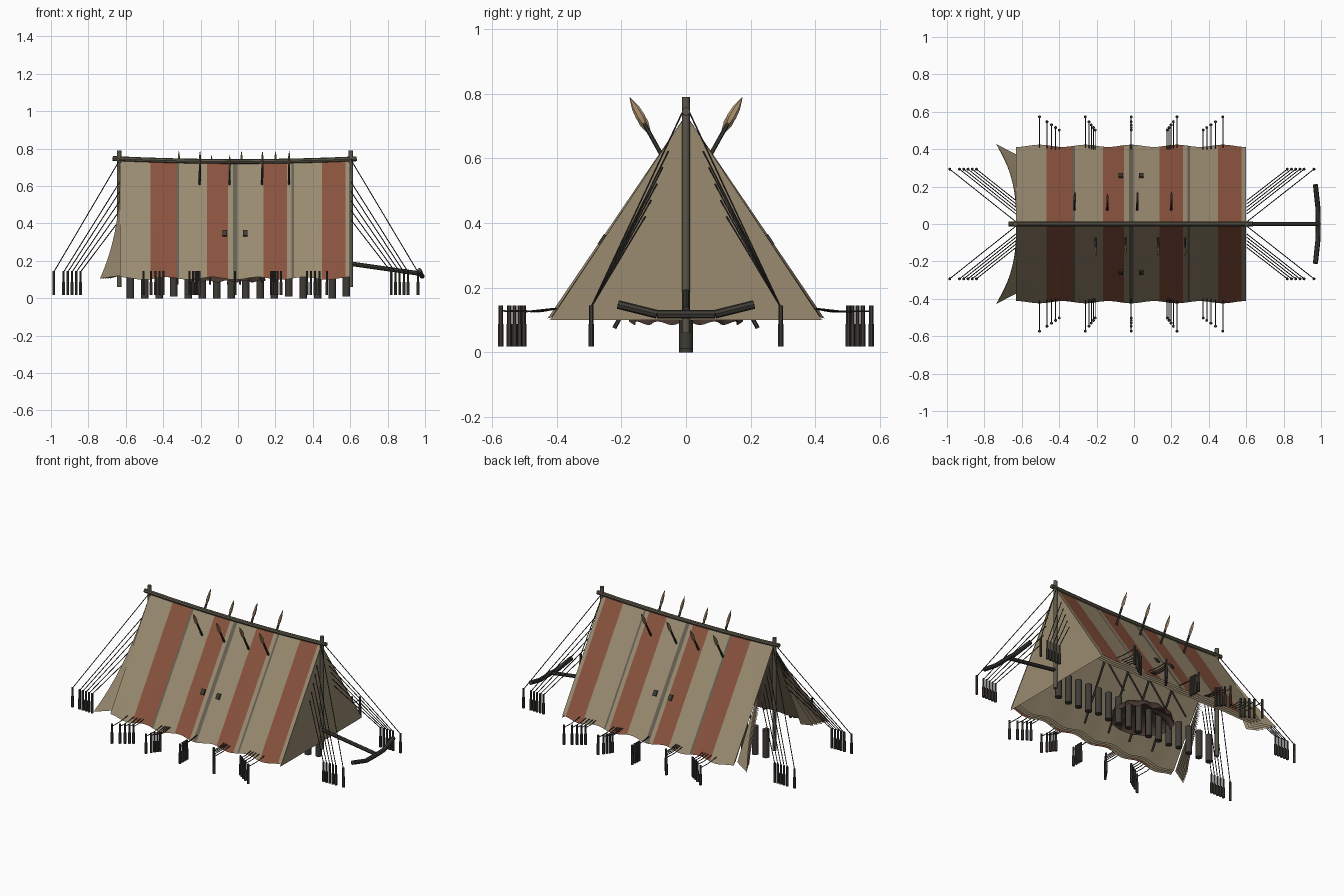
import bpy, bmesh, math, random
from mathutils import Vector, Matrix

random.seed(4)
cube = bpy.data.objects.get("Cube")
if cube:
    bpy.data.objects.remove(cube, do_unlink=True)


def material(name, rgb):
    m = bpy.data.materials.new(name)
    m.use_nodes = True
    m.diffuse_color = (*rgb, 1)
    m.node_tree.nodes["Principled BSDF"].inputs["Base Color"].default_value = (*rgb, 1)
    return m


CANVAS = material("tan canvas", (.325, .26, .165))
RED = material("faded red stripe", (.25, .085, .048))
SEAM = material("grey seam", (.13, .115, .085))
WOOD = material("weathered wood", (.105, .094, .066))
DARK = material("dark timber", (.05, .045, .037))
ROPE = material("dark rope", (.04, .035, .029))
HEAD = material("spear head tan", (.42, .29, .16))
RUG = material("dark brown hide", (.06, .037, .028))


def finish(name, bm, mats, smooth=True):
    mesh = bpy.data.meshes.new(name)
    bm.normal_update()
    bm.to_mesh(mesh)
    bm.free()
    ob = bpy.data.objects.new(name, mesh)
    bpy.context.collection.objects.link(ob)
    for m in mats:
        mesh.materials.append(m)
    if smooth:
        bpy.ops.object.select_all(action="DESELECT")
        ob.select_set(True)
        bpy.context.view_layer.objects.active = ob
        bpy.ops.object.shade_smooth_by_angle(angle=math.radians(40))
    return ob


def rod(bm, a, b, r0, r1=None, sides=8, flat=1):
    """Round bar from a to b; flat squeezes it across its first axis."""
    a, b = Vector(a), Vector(b)
    z = (b - a).normalized()
    ref = Vector((1, 0, 0)) if abs(z.x) < .9 else Vector((0, 1, 0))
    y = z.cross(ref).normalized()
    x = y.cross(z)
    m = Matrix((x * flat, y, z)).transposed().to_4x4()
    m.translation = (a + b) / 2
    bmesh.ops.create_cone(bm, cap_ends=True, segments=sides, radius1=r0,
                          radius2=r0 if r1 is None else r1,
                          depth=(b - a).length, matrix=m)


def path(bm, pts, r, sides=8):
    for a, b in zip(pts, pts[1:]):
        rod(bm, a, b, r, sides=sides)


def sheet(bm, func, nu, nv, pick=None):
    """Grid of faces through func(u, v) with u, v in 0..1."""
    g = [[bm.verts.new(func(i / nu, j / nv)) for j in range(nv + 1)] for i in range(nu + 1)]
    for i in range(nu):
        for j in range(nv):
            f = bm.faces.new((g[i][j], g[i + 1][j], g[i + 1][j + 1], g[i][j + 1]))
            if pick:
                f.material_index = pick((i + .5) / nu)


X0, X1, PITCH = -.63, .6, .245
BAYS = [-.015 + PITCH * k for k in range(-2, 3)]


def ridge(x):
    return .735 - .014 * (1 - (x / .62) ** 2)


def slope(x, t, side, inset=0):
    wave = math.cos(2 * math.pi * (x + .015) / PITCH) * t * t
    z = ridge(x) - inset * .6
    return (x, side * ((.418 - inset) * t + .006 * wave), z + (.106 - z) * t - .007 * wave)


def stripe(u):
    x = X0 + u * (X1 - X0)
    if any(abs(x - s) < .0063 for s in (-.32, -.015, .288)):
        return 2
    return int(any(a < x < b for a, b in ((-.47, -.315), (-.163, -.05), (.14, .262), (.452, .57))))


# Striped roof, inner lining layers, closed end wall, splayed door flaps
roof, lining, flaps, wall = (bmesh.new() for _ in range(4))
for s in (-1, 1):
    sheet(roof, lambda u, v: slope(X0 + u * (X1 - X0), v, s), 98, 8, stripe)
    for k in range(1, 4):
        sheet(lining, lambda u, v: slope((X0 + u * (X1 - X0)) * (1 - .012 * k), v, s, .018 * k), 40, 6)
    for k in range(5):
        def flap(u, v):
            x, y, z = slope(X0, v, s, .024 * k)
            reach = (.108 - .013 * k) * v ** 2.6
            dip = .04 * v * v * (1 - u)
            return (x - u * reach, y + s * (.016 * u * v - dip), z + .008 * v * (1 - 2 * u))
        sheet(flaps, flap, 5, 10)
sheet(wall, lambda u, v: ((X1 - .004), (u - .5) * 2 * .42 * v, ridge(X1) + (.1 - ridge(X1)) * v), 8, 8)
bmesh.ops.remove_doubles(wall, verts=wall.verts, dist=.0001)
finish("striped_roof", roof, [CANVAS, RED, SEAM])
finish("roof_lining", lining, [CANVAS])
finish("door_flaps", flaps, [CANVAS])
finish("end_wall", wall, [CANVAS])

# Sagging ridge beam and the two end poles
bm = bmesh.new()
xs = [-.67 + 1.305 * i / 10 for i in range(11)]
path(bm, [(x, 0, ridge(x) + .01) for x in xs], .013)
finish("ridge_beam", bm, [WOOD])
bm = bmesh.new()
for x in (-.636, .604):
    rod(bm, (x, 0, .06), (x, 0, .79), .0125, sides=10)
finish("end_poles", bm, [WOOD])

# Tow shaft with bent crossbar
bm = bmesh.new()
rod(bm, (.6, 0, .185), (.985, 0, .13), .012)
half = [(.985, 0, .118), (.983, .09, .118), (.97, .21, .148)]
for s in (-1, 1):
    path(bm, [(x, s * y, z) for x, y, z in half], .0135)
finish("tow_bar", bm, [DARK])

# Row of support logs under the tent
bm = bmesh.new()
for i in range(16):
    x = -.575 + .077 * i
    rod(bm, (x, 0, random.choice((0, 0, .01))), (x, 0, .18), .021, sides=10)
finish("support_logs", bm, [DARK])

# Guy ropes and pegs along both eaves and at both ends
ropes, pegs = bmesh.new(), bmesh.new()


def peg(x, y):
    rod(pegs, (x, y, .018), (x, y, .088), .0085, sides=6)
    rod(pegs, (x, y, .08), (x, y, .145), .0065, sides=6)


steps = [0, .08, .13, .175, .215]
for s in (-1, 1):
    for bay in BAYS:
        for d in steps:
            x = -.015 + (bay + .015) * (1 - d)
            y = s * (.573 - .33 * d)
            hem = s * (.41 - .06 * d)
            path(ropes, [(x, hem, .135), (x, (hem + y) / 2, .126), (x, y, .128)], .0026, 5)
            peg(x, y)
    for end, px, tie in ((-1, -.985, -.632), (1, .962, .604)):
        for k in range(6):
            d = 0 if k == 0 else .03 + .0225 * k
            x, y = px - end * d, s * .293
            top = (tie, s * (.012 + .8 * d), .74 - 2.25 * d)
            rod(ropes, top, (x, y, .14), .0026, sides=5)
            peg(x, y)
finish("guy_ropes", ropes, [ROPE])
finish("tent_pegs", pegs, [DARK])

# Crossed spears piercing the roof
shafts, heads = bmesh.new(), bmesh.new()
for s, row in ((1, (-.32, -.145, .015, .197)), (-1, (-.207, -.048, .127, .27))):
    for x in row:
        butt, tip = Vector((x - .004, -s * .222, .075)), Vector((x + .004, s * .174, .788))
        if x in (-.145, -.048):
            tip += (butt - tip) * .03
        rod(shafts, butt, tip.lerp(butt, .11), .0065, sides=6)
        leaf = [(.125, .006), (.085, .0145), (.045, .012), (0, .001)]
        for (f0, r0), (f1, r1) in zip(leaf, leaf[1:]):
            rod(heads, tip.lerp(butt, f0), tip.lerp(butt, f1), r0, r1, 6, .5)
finish("spear_shafts", shafts, [DARK])
finish("spear_heads", heads, [HEAD], smooth=False)

# Small vent blocks on both slopes
bm = bmesh.new()
for s in (-1, 1):
    for x in (-.07, .04):
        lean = Matrix.Rotation(s * math.atan2(.415, .63), 4, "X")
        m = Matrix.Translation((x, s * .256, .346)) @ lean @ Matrix.Diagonal((.024, .018, .036, 1))
        bmesh.ops.create_cube(bm, size=1, matrix=m)
finish("vent_blocks", bm, [DARK], smooth=False)

# Dark scalloped hide hung inside, open at the bottom
bm = bmesh.new()


def hide(u, v):
    a = u * 2 * math.pi
    r = math.sin(v * math.pi / 2) * (1 + .04 * v * math.cos(12 * a))
    return (-.06 + .2 * r * math.cos(a), .17 * r * math.sin(a),
            .09 + .09 * math.cos(v * math.pi / 2) + .006 * v * math.cos(12 * a))


sheet(bm, hide, 72, 8)
bmesh.ops.remove_doubles(bm, verts=bm.verts, dist=.0001)
finish("hanging_hide", bm, [RUG])
